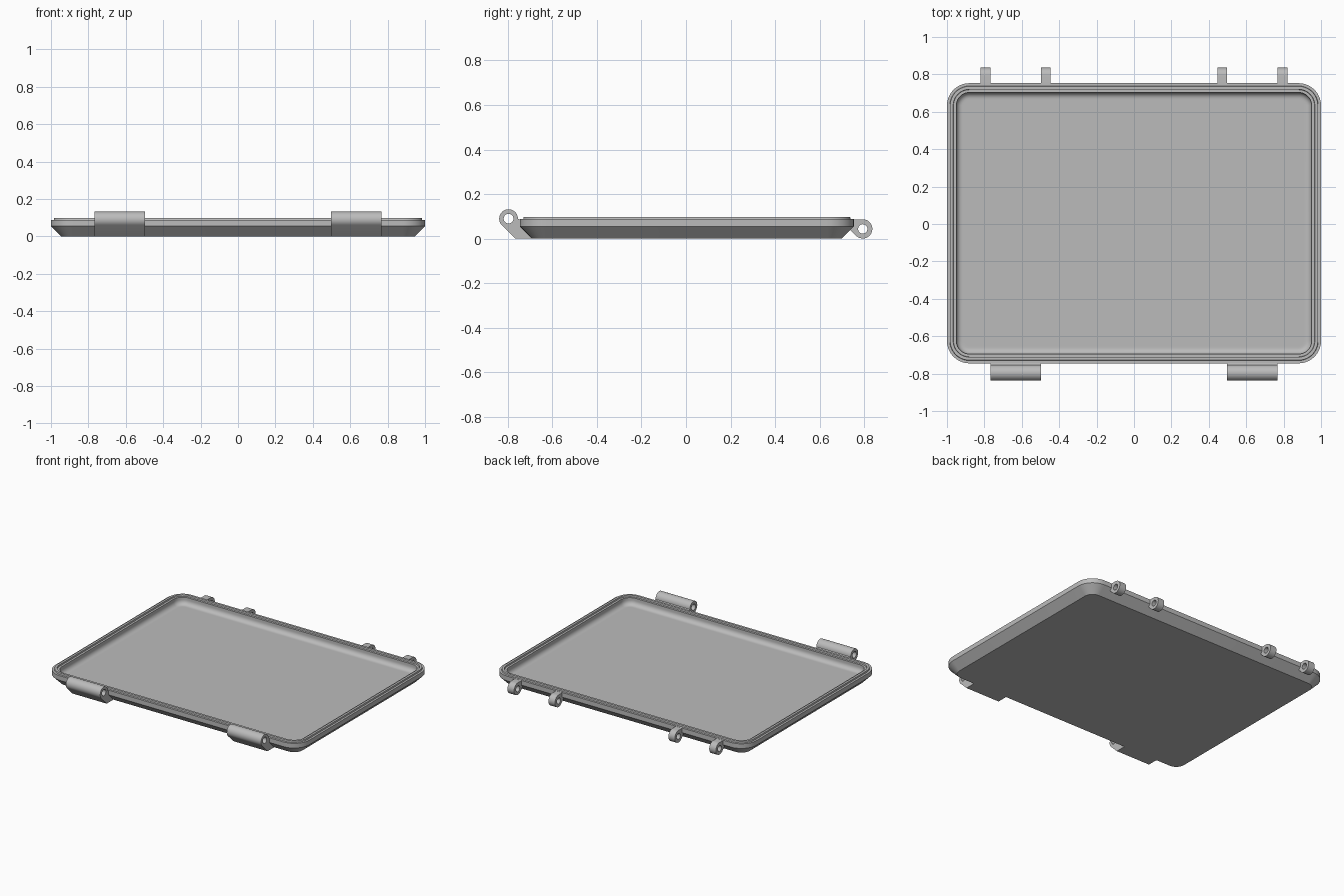
import bpy, bmesh
from math import sin, cos, pi, radians
from mathutils import Vector

if "Cube" in bpy.data.objects:
    bpy.data.objects.remove(bpy.data.objects["Cube"])

grey = bpy.data.materials.new("plain grey")
grey.use_nodes = True
colour = (0.5, 0.5, 0.5, 1)
grey.diffuse_color = colour
grey.node_tree.nodes["Principled BSDF"].inputs["Base Color"].default_value = colour

HALF_X, HALF_Y, MID_Y, CORNER = 1.0, 0.749, 0.004, 0.12


def finish(bm, name):
    """Turn a bmesh into a shaded object."""
    bmesh.ops.recalc_face_normals(bm, faces=bm.faces)
    mesh = bpy.data.meshes.new(name)
    bm.to_mesh(mesh)
    bm.free()
    mesh.materials.append(grey)
    obj = bpy.data.objects.new(name, mesh)
    bpy.context.collection.objects.link(obj)
    bpy.ops.object.select_all(action='DESELECT')
    obj.select_set(True)
    bpy.context.view_layer.objects.active = obj
    bpy.ops.object.shade_smooth_by_angle(angle=radians(30))
    return obj


def arc(cy, cz, r, start, end, steps):
    """Points on an arc in the side plane, angles in degrees."""
    angles = [radians(start + (end - start) * i / steps) for i in range(steps + 1)]
    return [(cy + r * cos(a), cz + r * sin(a)) for a in angles]


def rounded_ring(bm, inset, z, steps=10):
    """Rounded rectangle of vertices, inset from the tray outline."""
    r = CORNER - inset
    ring = []
    for q, (sx, sy) in enumerate([(1, 1), (-1, 1), (-1, -1), (1, -1)]):
        for i in range(steps + 1):
            a = (q + i / steps) * pi / 2
            ring.append(bm.verts.new((sx * (HALF_X - CORNER) + r * cos(a),
                                      MID_Y + sy * (HALF_Y - CORNER) + r * sin(a), z)))
    return ring


# Tray: wall section from the underside, over the sealing ridge, to the floor
FLOOR, FILLET, WALL = 0.038, 0.032, 0.05
section = [(0.055, 0), (0, 0.055), (0, 0.088), (0.015, 0.088), (0.017, 0.098),
           (0.033, 0.098), (0.035, 0.088), (WALL, 0.088)]
section += arc(WALL + FILLET, FLOOR + FILLET, FILLET, 180, 270, 6)
section.append((WALL + FILLET + 0.01, FLOOR))

bm = bmesh.new()
rings = [rounded_ring(bm, inset, z) for inset, z in section]
for low, high in zip(rings, rings[1:]):
    for i in range(len(low)):
        j = (i + 1) % len(low)
        bm.faces.new((low[i], low[j], high[j], high[i]))
bm.faces.new(rings[0])
bm.faces.new(rings[-1])
finish(bm, "tray")


def drilled_plate(name, outline, hole, x0, x1):
    """Side outline with a round hole, extruded along x."""
    bm = bmesh.new()
    edges = []
    for loop in (outline, hole):
        verts = [bm.verts.new((x0, y, z)) for y, z in loop]
        edges += [bm.edges.new((v, verts[i - 1])) for i, v in enumerate(verts)]
    bmesh.ops.triangle_fill(bm, edges=edges, use_beauty=True, normal=(1, 0, 0))
    result = bmesh.ops.extrude_face_region(bm, geom=bm.faces[:], use_keep_orig=True)
    moved = [v for v in result["geom"] if isinstance(v, bmesh.types.BMVert)]
    bmesh.ops.translate(bm, verts=moved, vec=Vector((x1 - x0, 0, 0)))
    return finish(bm, name)


# Side outlines of the front latch barrels and the back hinge lugs
barrel = [(-0.765, 0), (-0.69, 0), (-0.738, 0.055), (-0.738, 0.082)]
barrel += arc(-0.796, 0.09, 0.042, 0, 225, 24)
barrel_hole = arc(-0.796, 0.09, 0.022, 0, 345, 23)

lug = [(0.737, 0.04), (0.737, 0.087)] + arc(0.793, 0.044, 0.043, 90, -135, 24)
lug_hole = arc(0.793, 0.044, 0.021, 0, 345, 23)

for side, label in ((1, "left"), (-1, "right")):
    drilled_plate("latch_barrel_" + label, barrel, barrel_hole, side * 0.498, side * 0.768)
    drilled_plate("inner_hinge_lug_" + label, lug, lug_hole, side * 0.447, side * 0.497)
    drilled_plate("outer_hinge_lug_" + label, lug, lug_hole, side * 0.768, side * 0.82)
